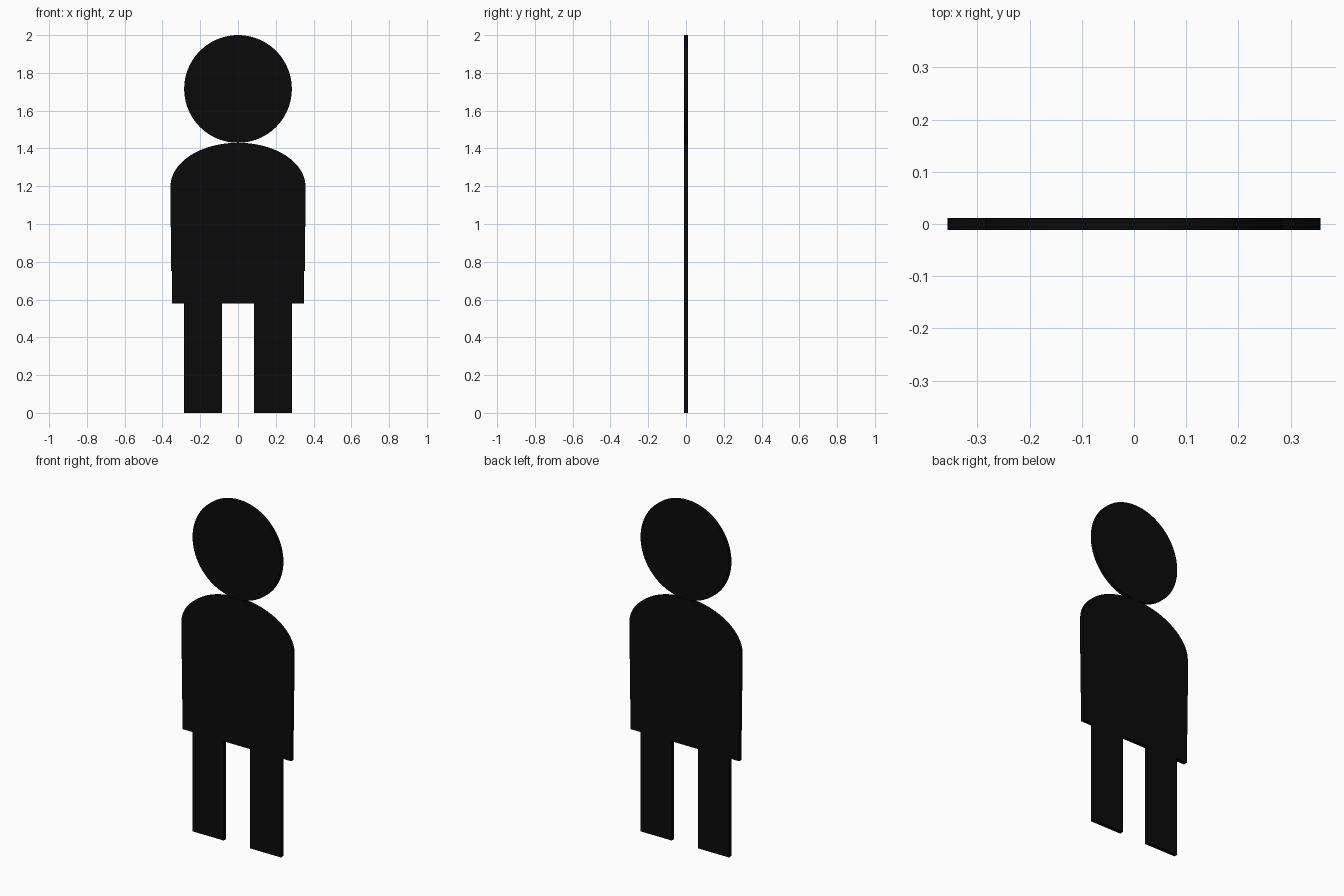
import bpy, bmesh, math

if "Cube" in bpy.data.objects:
    bpy.data.objects.remove(bpy.data.objects["Cube"])

HALF = 0.0113  # half thickness of the flat sign

black = bpy.data.materials.new("black")
black.diffuse_color = (0.003, 0.003, 0.003, 1)
black.use_nodes = True
black.node_tree.nodes["Principled BSDF"].inputs["Base Color"].default_value = black.diffuse_color


def plate(name, outline):
    """Extrude an (x, z) outline through the sign thickness."""
    bm = bmesh.new()
    face = bm.faces.new([bm.verts.new((x, -HALF, z)) for x, z in outline])
    ext = bmesh.ops.extrude_face_region(bm, geom=[face])
    verts = [g for g in ext["geom"] if isinstance(g, bmesh.types.BMVert)]
    bmesh.ops.translate(bm, verts=verts, vec=(0, 2 * HALF, 0))
    bmesh.ops.recalc_face_normals(bm, faces=bm.faces)
    mesh = bpy.data.meshes.new(name)
    bm.to_mesh(mesh)
    bm.free()
    mesh.materials.append(black)
    obj = bpy.data.objects.new(name, mesh)
    bpy.context.collection.objects.link(obj)
    return obj


def arc(cx, cz, rx, rz, start, end, steps):
    return [(cx + rx * math.cos(a), cz + rz * math.sin(a))
            for a in (start + (end - start) * i / steps for i in range(steps + 1))]


# Round head
plate("head", arc(0, 1.715, 0.285, 0.285, 0, 2 * math.pi, 96)[:-1])

# Torso with rounded shoulders and a slightly narrower hem
right_side = [(0.35, 0.578), (0.35, 0.75), (0.354, 0.75), (0.354, 0.985), (0.357, 0.985)]
left_side = [(-x, z) for x, z in reversed(right_side)]
plate("torso", right_side + arc(0, 1.2, 0.357, 0.23, 0, math.pi, 64) + left_side)

# Two straight legs
for side, name in ((-1, "left_leg"), (1, "right_leg")):
    plate(name, [(side * 0.084, 0), (side * 0.285, 0),
                 (side * 0.285, 0.578), (side * 0.084, 0.578)])
